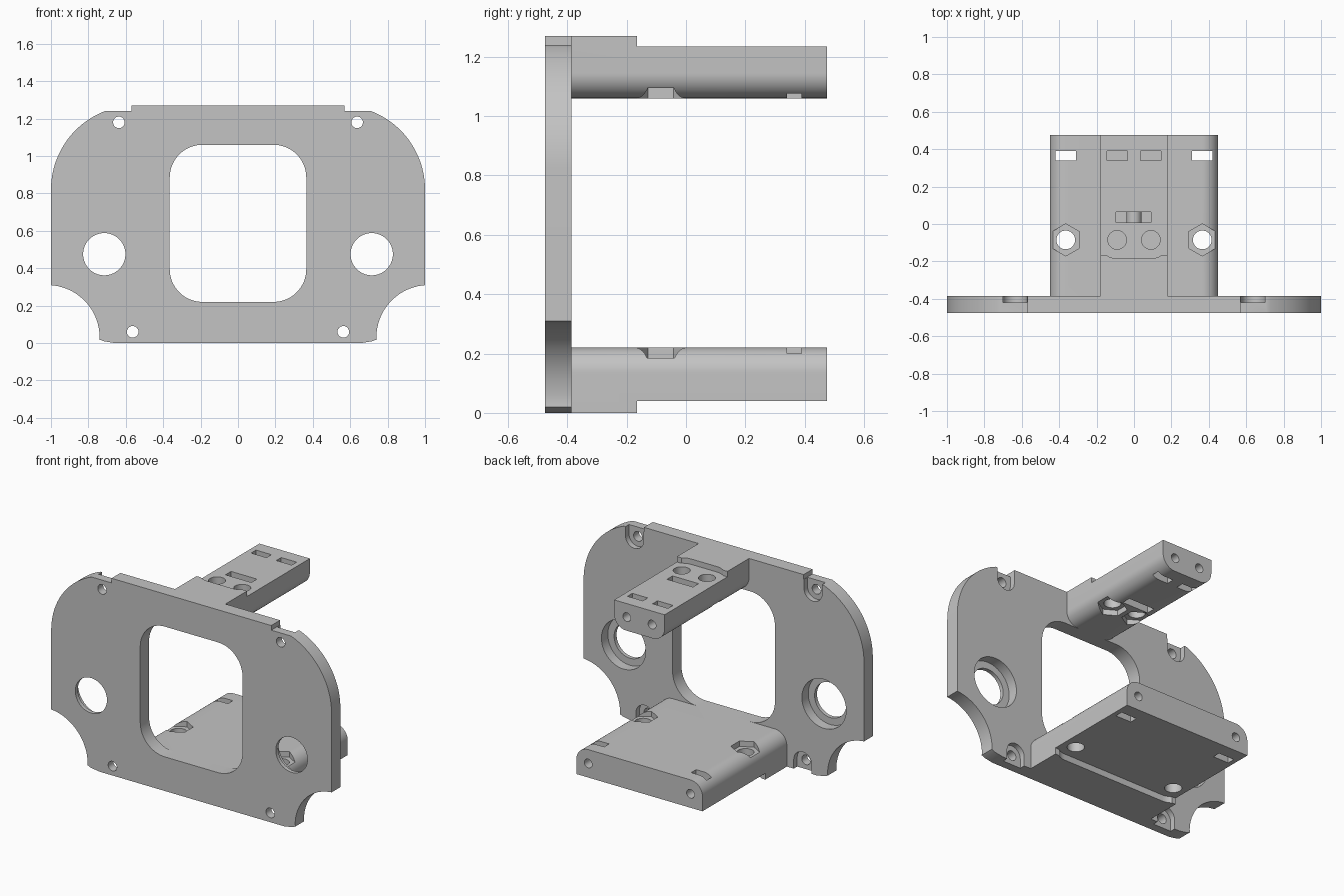
import bpy, bmesh
from math import cos, sin, pi, radians

if "Cube" in bpy.data.objects:
    bpy.data.objects.remove(bpy.data.objects["Cube"], do_unlink=True)

GREY = (0.55, 0.55, 0.55, 1)
grey = bpy.data.materials.new("light_grey")
grey.use_nodes = True
grey.diffuse_color = GREY
grey.node_tree.nodes["Principled BSDF"].inputs["Base Color"].default_value = GREY


def arc(cx, cy, r, a0, a1, n=16):
    """Points on a circular arc, angles in degrees."""
    angles = [radians(a0 + (a1 - a0) * i / n) for i in range(n + 1)]
    return [(cx + r * cos(a), cy + r * sin(a)) for a in angles]


def circle(cx, cy, r, n=40):
    return arc(cx, cy, r, 0, 360, n)[:-1]


def rect(x0, x1, y0, y1):
    return [(x0, y0), (x1, y0), (x1, y1), (x0, y1)]


def mirrored(half):
    """Close a right-hand outline with its mirror image."""
    return half + [(-x, y) for x, y in reversed(half)]


def prism(name, outline, axis, lo, hi):
    """Extrude an outline along y (points are x, z) or z (points are x, y)."""
    bm = bmesh.new()
    def place(p, d):
        return (p[0], d, p[1]) if axis == "y" else (p[0], p[1], d)
    face = bm.faces.new([bm.verts.new(place(p, lo)) for p in outline])
    top = bmesh.ops.extrude_face_region(bm, geom=[face])["geom"]
    shift = (0, hi - lo, 0) if axis == "y" else (0, 0, hi - lo)
    verts = [v for v in top if isinstance(v, bmesh.types.BMVert)]
    bmesh.ops.translate(bm, vec=shift, verts=verts)
    bmesh.ops.recalc_face_normals(bm, faces=bm.faces)
    mesh = bpy.data.meshes.new(name)
    bm.to_mesh(mesh)
    bm.free()
    mesh.materials.append(grey)
    ob = bpy.data.objects.new(name, mesh)
    bpy.context.collection.objects.link(ob)
    return ob


def select(ob):
    bpy.ops.object.select_all(action="DESELECT")
    ob.select_set(True)
    bpy.context.view_layer.objects.active = ob


def cut(ob, outline, axis, lo, hi):
    """Subtract an extruded outline and discard the cutter."""
    cutter = prism("cutter", outline, axis, lo, hi)
    cutter.hide_render = True
    mod = ob.modifiers.new("cut", "BOOLEAN")
    mod.operation, mod.solver, mod.object = "DIFFERENCE", "EXACT", cutter
    select(ob)
    bpy.ops.object.modifier_apply(modifier=mod.name)
    bpy.data.objects.remove(cutter, do_unlink=True)


def smooth(ob):
    select(ob)
    bpy.ops.object.shade_smooth_by_angle(angle=radians(30))


FRONT, BACK, END = -0.475, -0.385, 0.475

# Front plate: round shoulders, top notches, scooped lower corners
half = [(0.66, 0), (0.72, 0.01), (0.742, 0.02)]
half += arc(1.02, 0.03, 0.28, 178, 94, 20)
half += [(1, 0.31)] + arc(0.55, 0.82, 0.45, 0, 69, 28)
half += [(0.57, 1.24), (0.57, 1.27)]
plate = prism("front_plate", mirrored(half), "y", FRONT, BACK)

# Rounded window
R = 0.175
window = mirrored(arc(0.365 - R, 0.22 + R, R, -90, 0) + arc(0.365 - R, 1.06 - R, R, 0, 90))
cut(plate, window, "y", -0.6, 0)

for s in (-1, 1):
    # Large stepped holes
    cut(plate, circle(s * 0.715, 0.475, 0.113, 56), "y", -0.6, 0)
    cut(plate, circle(s * 0.715, 0.475, 0.158, 56), "y", -0.45, 0)
    # Screw holes with recesses that open to the plate edge
    x, r = s * 0.637, 0.064
    cut(plate, circle(x, 1.18, 0.031), "y", -0.6, 0)
    cut(plate, arc(x, 1.18, r, 180, 360) + [(x + r, 1.4), (x - r, 1.4)], "y", -0.42, 0)
    x = s * 0.563
    cut(plate, circle(x, 0.06, 0.031), "y", -0.6, 0)
    cut(plate, arc(x, 0.06, r, 0, 180) + [(x - r, -0.2), (x + r, -0.2)], "y", -0.42, 0)
smooth(plate)


def make_arm(name, half_width, hole_x, outer, step, inner):
    """Arm with rounded inner edges, a stepped outer face and fixing holes."""
    up = 1 if inner > outer else -1
    r = 0.085
    edge = arc(half_width - r, inner - up * r, r, 0, up * 90)
    arm = prism(name, mirrored([(half_width, outer)] + edge), "y", BACK, END)
    far = outer - up * 0.1
    lo, hi = min(far, step), max(far, step)
    # Step with a scooped shoulder that clears the screw heads
    cut(arm, rect(-0.6, 0.6, -0.165, 0.6), "z", lo, hi)
    scoop = mirrored(arc(hole_x, -0.085, 0.1, -90, 90))
    cut(arm, scoop, "z", lo, hi)
    low, high = min(inner, outer) - 0.1, max(inner, outer) + 0.1
    pocket = sorted((inner - up * 0.035, inner + up * 0.1))
    for s in (-1, 1):
        x = s * hole_x
        # Screw hole, hexagonal nut pocket, slot and end hole
        cut(arm, circle(x, -0.085, 0.05), "z", low, high)
        cut(arm, arc(x, -0.085, 0.086, 30, 330, 5), "z", *pocket)
        cut(arm, rect(x - 0.055, x + 0.055, 0.34, 0.39), "z", low, high)
        cut(arm, circle(x, (step + inner) / 2, 0.028, 24), "y", 0.25, 0.6)
    return arm


lower_arm = make_arm("lower_arm", 0.45, 0.365, 0, 0.04, 0.22)
smooth(lower_arm)

upper_arm = make_arm("upper_arm", 0.18, 0.09, 1.27, 1.235, 1.06)
# Tie slot with a round crossbar inside
cut(upper_arm, rect(-0.095, 0.09, 0.008, 0.065), "z", 0.95, 1.4)
smooth(upper_arm)
smooth(prism("tie_slot_bar", circle(0, 1.15, 0.04), "y", 0.008, 0.065))
